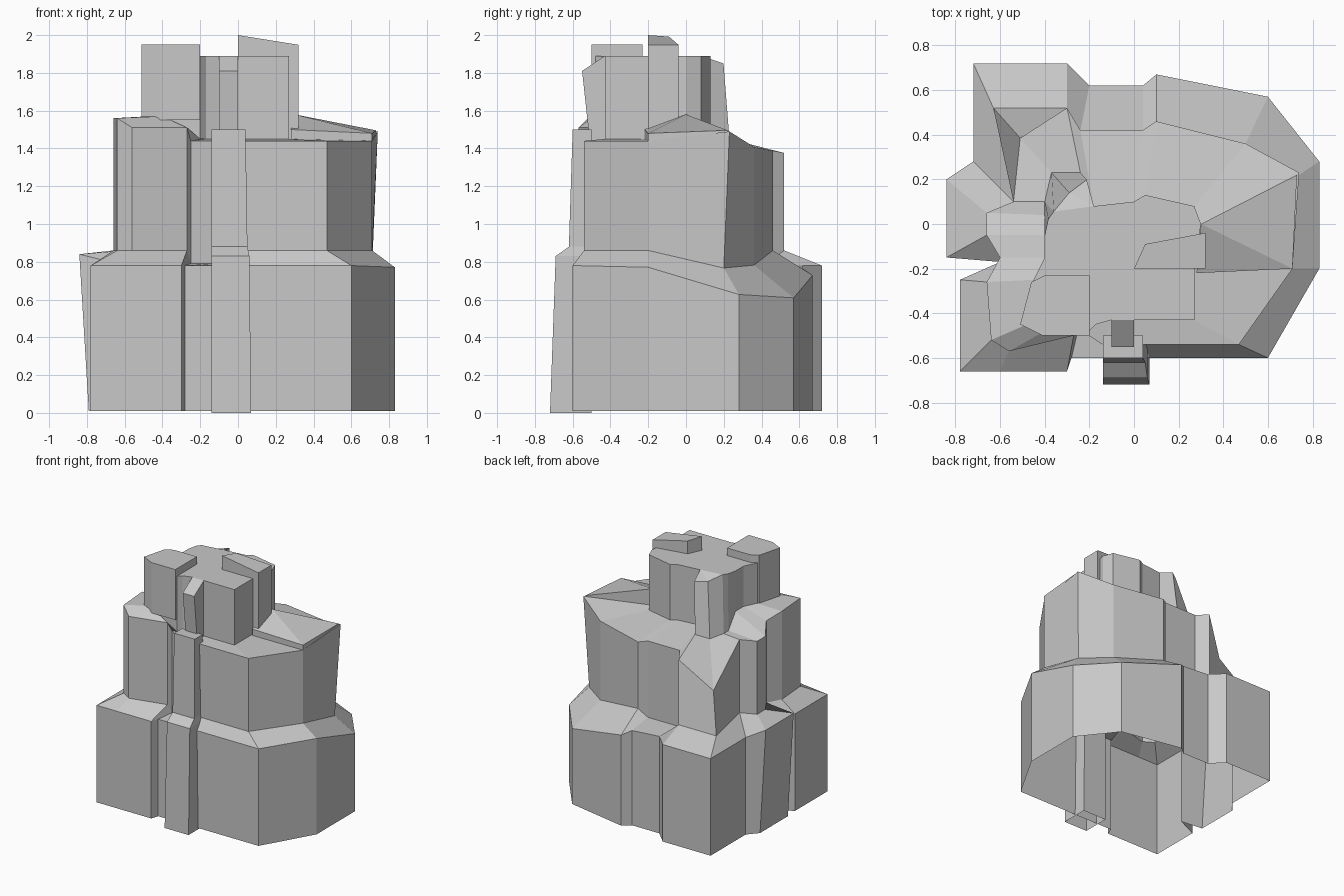
import bpy
import bmesh

cube = bpy.data.objects.get("Cube")
if cube:
    bpy.data.objects.remove(cube)

stone = bpy.data.materials.new("grey stone")
stone.use_nodes = True
grey = (.58, .58, .58, 1)
stone.diffuse_color = grey
stone.node_tree.nodes["Principled BSDF"].inputs["Base Color"].default_value = grey


def loft(name, rings):
    """Bridge closed rings of equal length, bottom to top, and cap the last one."""
    bm = bmesh.new()
    loops = [[bm.verts.new(point) for point in ring] for ring in rings]
    for low, high in zip(loops, loops[1:]):
        for i, corner in enumerate(low):
            bm.faces.new((low[i - 1], corner, high[i], high[i - 1]))
    cap = bm.faces.new(loops[-1])
    bmesh.ops.triangulate(bm, faces=[cap])
    mesh = bpy.data.meshes.new(name)
    bm.to_mesh(mesh)
    bm.free()
    mesh.materials.append(stone)
    rock = bpy.data.objects.new(name, mesh)
    bpy.context.collection.objects.link(rock)


def raise_to(outline, height):
    """Lift a flat outline to the height that a rule gives for each corner."""
    return [(x, y, height(x, y)) for x, y in outline]


def crag(name, outline, base, height):
    """Upright block whose top follows a height rule."""
    loft(name, [raise_to(outline, lambda x, y: base), raise_to(outline, height)])


def buttress(name, left, right, back, taper, profile):
    """Upright fin whose front follows a y, z profile while its right side tapers."""
    rings = []
    for step, (front, z) in enumerate(profile):
        side = right - taper * step
        rings.append([(left, front, z), (side, front, z), (side, back, z), (left, back, z)])
    loft(name, rings)


# Height rules of the tiers
def low_rim(x, y):
    """The ledge dips towards the back right and rises on the far left."""
    return .78 - .3 * max(0, x + y - .6) + .06 * (x < -.8)


def mid_base(x, y):
    """The ledge slopes up, except in the front and back gullies."""
    return low_rim(x, y) + (.01 if -.26 < x < .045 else .08)


def mid_rim(x, y):
    """The left front stands higher, the back falls away."""
    left_front = x < -.26 and y < -.1
    outer_edge = x < -.6 and y < -.2
    right_corner = x > .7 and y > 0
    return 1.44 - .2 * max(0, y - .2) + .07 * left_front + .05 * (outer_edge + right_corner)


def top_base(x, y):
    return 1.45 + .12 * (x < -.3 and y < 0)


def top_rim(x, y):
    """The summit is flat apart from its lower back spur."""
    return 1.89 - .04 * (y > .15)


# Outlines of the tiers, counter-clockwise from the front, corner above corner
right, left, back, front = .83, -.84, .72, -.6
corner_x, corner_y = -.78, -.66
low = [
    (.07, front), (-front, front), (right, -.2), (right, .28), (.6, .57),
    (.1, .67), (.04, .62), (-.2, .62), (-.3, back), (-back, back),
    (-back, .28), (left, .2), (left, -.15), (-.6, -.17), (corner_x, -.25),
    (corner_x, corner_y), (-.6, corner_y), (-.3, corner_y), (-.28, front), (-.14, front),
]

wall, face, inner = .71, -.54, -.66
mid = [
    (.05, face), (.47, face), (wall, -.2), (wall, .2), (.5, .36),
    (.1, .46), (.04, .42), (-.24, .42), (-.3, .52), (-.63, .52),
    (face, .1), (inner, .05), (inner, -.05), (-.6, -.15), (inner, -.26),
    (-.64, -.52), (-.56, -.57), (-.27, -.5), (-.25, -.47), (-.14, face),
]

brow, side, flank = -.43, .27, -.4
top = [
    (0, brow), (side, brow), (side, -.2), (.3, 0), (side, .08),
    (.05, .13), (0, .1), (-.18, .08), (-.24, .23), (-.37, .23),
    (flank, .1), (flank, .04), (flank, -.05), (flank, -.15), (-.45, -.25),
    (-.48, -.45), (flank, -.48), (-.2, -.48), (-.17, -.45), (-.1, brow),
]


def lean(ring, limit, fall):
    """Pull corners at the back left inwards and down, and flare the far right."""
    leaning = []
    for x, y, z in ring:
        drop = max(0, y - x - limit)
        flare = .03 * (x > .7 and y > 0)
        leaning.append((x + drop * .4 + flare, y - drop * .45 + flare, z - drop * fall))
    return leaning


# Main rock, open underneath, with the left foot tucked in
foot = [(max(x, -.79), y, .01) for x, y in low]
loft("stepped_rock", [
    foot, raise_to(low, low_rim),
    raise_to(mid, mid_base), lean(raise_to(mid, mid_rim), .85, .8),
    raise_to(top, top_base), lean(raise_to(top, top_rim), .4, 0),
])

# Raised crags on the summit and the shoulder beside it
crag("right_crag", [(0, -.2), (.32, -.2), (.32, -.04), (.05, -.09)],
     1.44, lambda x, y: 2 - .16 * x)
crag("left_crag", [(-.41, -.5), (-.2, -.5), (-.2, -.23), (-.4, -.23), (-.46, -.26), (-.51, -.45)],
     1.55, lambda x, y: 1.95)
crag("right_shoulder", [(.28, -.22), (wall, -.2), (.73, .22), (.3, 0)],
     1.44, lambda x, y: max(1.48, 1.7 - .4 * x + .4 * y))

# Front buttresses
buttress("front_pilaster", -.14, .07, -.5, .01,
         [(-back, 0), (-.69, .83), (-.62, .88), (front, 1.5)])
buttress("summit_buttress", -.1, 0, -.4, 0,
         [(-.51, 1.44), (-.55, 1.81), (brow, top_rim(0, 0))])
